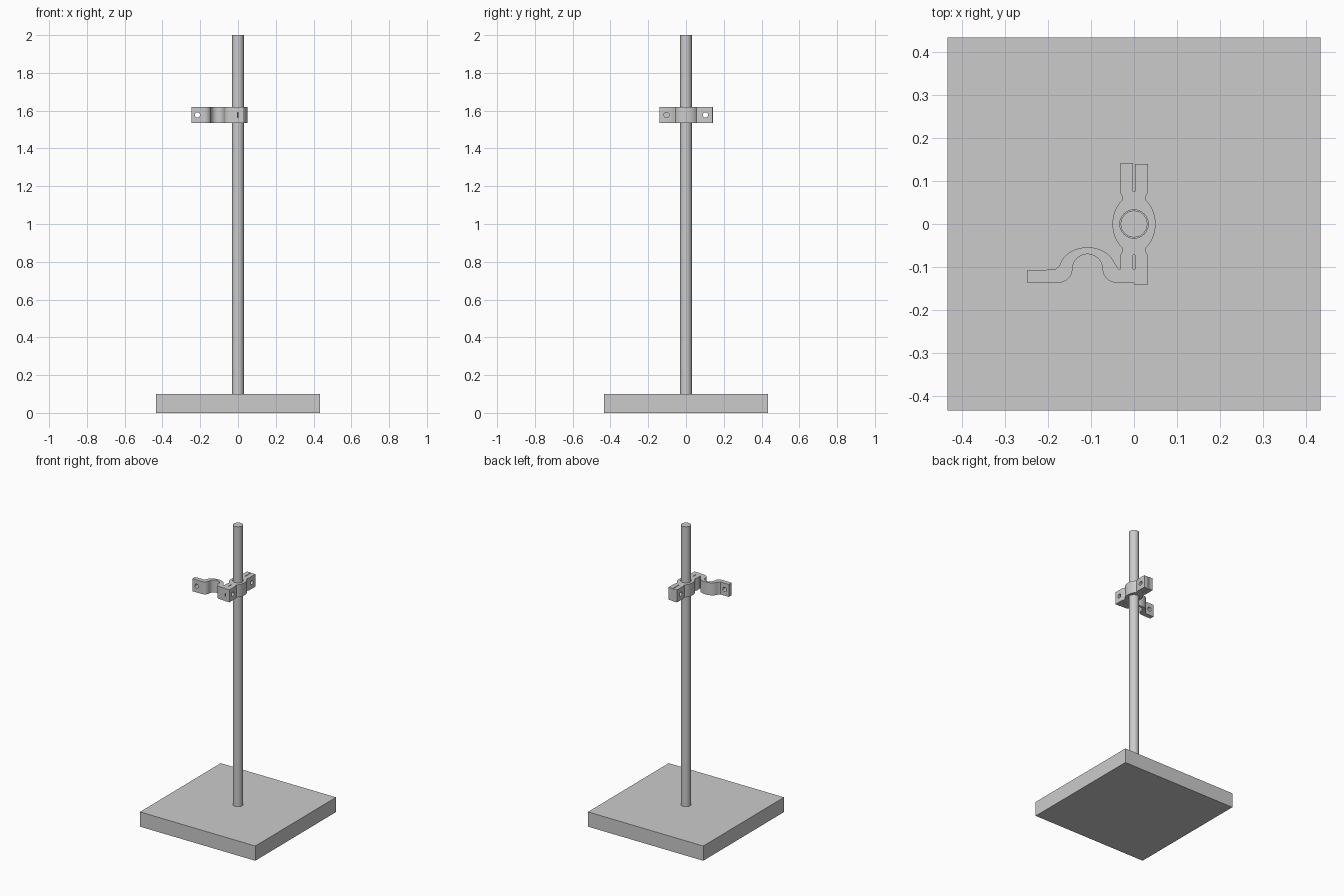
import bpy, bmesh
from math import sin, cos, radians

if "Cube" in bpy.data.objects:
    bpy.data.objects.remove(bpy.data.objects["Cube"])

Z0, Z1 = 1.535, 1.62
ZC = (Z0 + Z1) / 2


def arc(cx, cy, rx, ry, a0, a1, n=16):
    return [(cx + rx * cos(radians(a0 + (a1 - a0) * i / n)),
             cy + ry * sin(radians(a0 + (a1 - a0) * i / n))) for i in range(n + 1)]


def select_only(ob):
    bpy.ops.object.select_all(action='DESELECT')
    ob.select_set(True)
    bpy.context.view_layer.objects.active = ob


def prism(name, outline):
    bm = bmesh.new()
    face = bm.faces.new([bm.verts.new((x, y, Z0)) for x, y in outline])
    top = bmesh.ops.extrude_face_region(bm, geom=[face])["geom"]
    bmesh.ops.translate(bm, vec=(0, 0, Z1 - Z0),
                        verts=[v for v in top if isinstance(v, bmesh.types.BMVert)])
    bmesh.ops.recalc_face_normals(bm, faces=bm.faces)
    mesh = bpy.data.meshes.new(name)
    bm.to_mesh(mesh)
    bm.free()
    ob = bpy.data.objects.new(name, mesh)
    bpy.context.collection.objects.link(ob)
    return ob


def drill(ob, loc, rot, scale=(1, 1, 1)):
    bpy.ops.mesh.primitive_cylinder_add(vertices=24, radius=0.014, depth=0.1,
                                        location=loc, rotation=rot)
    cutter = bpy.context.object
    cutter.name = "hole_cutter"
    cutter.scale = scale
    cutter.hide_render = True
    bpy.context.view_layer.update()
    mod = ob.modifiers.new("hole", 'BOOLEAN')
    mod.operation, mod.solver, mod.object = 'DIFFERENCE', 'EXACT', cutter
    select_only(ob)
    bpy.ops.object.modifier_apply(modifier=mod.name)
    bpy.data.objects.remove(cutter)


def smooth(ob):
    select_only(ob)
    bpy.ops.object.shade_smooth_by_angle(angle=radians(30))


# Base plate
bpy.ops.mesh.primitive_cube_add(size=1, location=(0, 0, 0.05))
base = bpy.context.object
base.name = "base_plate"
base.scale = (0.866, 0.866, 0.1)

# Upright rod
bpy.ops.mesh.primitive_cylinder_add(vertices=48, radius=0.031, depth=1.9, location=(0, 0, 1.05))
rod = bpy.context.object
rod.name = "upright_rod"
smooth(rod)

# Shared clamp profile: outer cheek (top to bottom) and inner face (bottom to top)
cheek = ([(0.033, 0.074), (0.0285, 0.066)] + arc(0, 0, 0.05, 0.066, 57, -57, 24)
         + [(0.0285, -0.066), (0.033, -0.074)])
inner = ([(0.002, -0.105), (0.002, -0.072), (0, -0.072)]
         + arc(0, 0, 0.033, 0.033, -90, 90, 24) + [(0, 0.075), (0.002, 0.075)])

# Right clamp half
right = prism("right_clamp_half", [(0.002, 0.139), (0.033, 0.139)] + cheek
              + [(0.033, -0.14), (0, -0.14), (0, -0.105)] + inner)

# Left clamp half with its curved side arm
arm = (arc(-0.108, -0.105, 0.065, 0.051, 20, 160, 20)
       + [(-0.174, -0.098), (-0.184, -0.106), (-0.247, -0.107), (-0.247, -0.137)]
       + arc(-0.178, -0.105, 0.035, 0.032, -90, 0, 8)
       + arc(-0.108, -0.105, 0.035, 0.035, 180, 0, 20)[1:-1]
       + arc(-0.038, -0.105, 0.035, 0.032, 180, 270, 8)
       + [(0, -0.137), (0, -0.105)])
flip = lambda pts: [(-x, y) for x, y in pts]
left = prism("left_clamp_half_with_arm", [(-0.002, 0.142), (-0.031, 0.142)] + flip(cheek)
             + [(-0.031, -0.104), (-0.036, -0.104)] + arm + flip(inner))

# Bolt holes
across, along = (0, radians(90), 0), (radians(90), 0, 0)
drill(right, (0.03, 0.103, ZC), across)
drill(right, (0.03, -0.103, ZC), across)
drill(left, (-0.03, 0.103, ZC), across)
drill(left, (-0.215, -0.12, ZC), along)
for half in (right, left):
    drill(half, (0, -0.155, ZC), along, (0.22, 1, 1))
    smooth(half)
